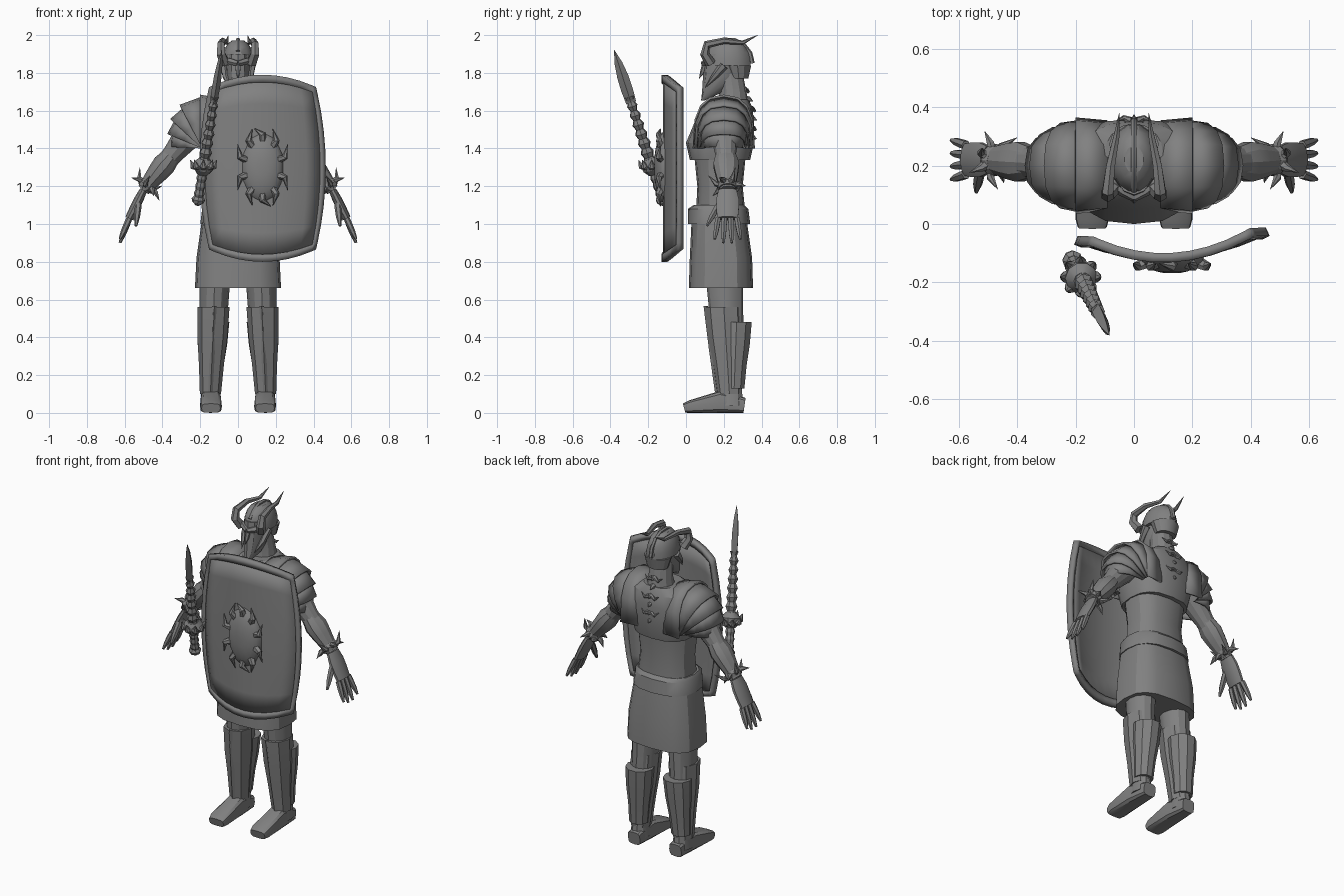
import bpy, bmesh, math
from mathutils import Vector

cube = bpy.data.objects.get("Cube")
if cube:
    bpy.data.objects.remove(cube)

grey = 0.22
steel = bpy.data.materials.new("dark grey steel")
steel.use_nodes = True
steel.diffuse_color = (grey, grey, grey, 1)
steel.node_tree.nodes["Principled BSDF"].inputs["Base Color"].default_value = (grey, grey, grey, 1)
parts = []
X, Y, Z = Vector((1, 0, 0)), Vector((0, 1, 0)), Vector((0, 0, 1))


def add(name, verts, faces, thick=0, recalc=True):
    mesh = bpy.data.meshes.new(name)
    mesh.from_pydata([tuple(v) for v in verts], [], faces)
    if recalc:
        bm = bmesh.new()
        bm.from_mesh(mesh)
        bmesh.ops.recalc_face_normals(bm, faces=bm.faces)
        bm.to_mesh(mesh)
        bm.free()
    mesh.materials.append(steel)
    ob = bpy.data.objects.new(name, mesh)
    bpy.context.collection.objects.link(ob)
    if thick:
        solid = ob.modifiers.new("thickness", 'SOLIDIFY')
        solid.thickness, solid.offset = thick, -1
    parts.append(ob)


def add_sides(name, verts, faces, pair, thick=0):
    if pair:
        add("left_" + name, verts, faces, thick)
        add("right_" + name, [(-x, y, z) for x, y, z in verts], faces, thick)
    else:
        add(name, verts, faces, thick)


def signed_power(value, power):
    return math.copysign(abs(value) ** power, value)


def loft(name, sections, sides=12, ref=Y, flat=False, power=1, pair=False):
    """Skin oval sections (centre, half width, half depth) along their path."""
    centres = [Vector(s[0]) for s in sections]
    last = len(sections) - 1
    verts, faces = [], []
    for i, (centre, wide, deep) in enumerate(sections):
        along = Z if flat else (centres[min(i + 1, last)] - centres[max(i - 1, 0)]).normalized()
        u = ref.cross(along).normalized()
        v = along.cross(u)
        for k in range(sides):
            t = math.tau * k / sides
            verts.append(centres[i] + u * wide * signed_power(math.cos(t), power)
                         + v * deep * signed_power(math.sin(t), power))
    for i in range(last):
        for k in range(sides):
            a, b = i * sides + k, i * sides + (k + 1) % sides
            faces.append((a, b, b + sides, a + sides))
    faces += [tuple(range(sides)), tuple(range(last * sides, len(verts)))]
    add_sides(name, verts, faces, pair)


def stack(name, rows, **options):
    """Upright body part from rows (height, half width, front, back)."""
    loft(name, [((0, (front + back) / 2, z), wide, (back - front) / 2) for z, wide, front, back in rows],
         flat=True, **options)


def limb(name, start, end, radii, deep=1, **options):
    """Straight part whose evenly spaced radii shape it from start to end."""
    start, end = Vector(start), Vector(end)
    loft(name, [(start.lerp(end, i / (len(radii) - 1)), r, r * deep) for i, r in enumerate(radii)], **options)


def claw(name, points, radius, ref=Y, pair=False):
    """Curved horn that tapers to a point."""
    sections = []
    for i, p in enumerate(points):
        r = radius * (1 - i / (len(points) - 1)) ** .6 + .001
        sections.append((p, r, r))
    loft(name, sections, 6, ref, pair=pair)


def ring(count, shift=0):
    return [(k + 1, math.tau * (k + shift) / count) for k in range(count)]


# Torso, breastplate, belt and skirt
stack("waist", [(1, .18, .05, .32), (1.2, .16, .06, .3), (1.4, .18, .04, .32)], sides=16, power=.8)
stack("breastplate", [(1.34, .18, .02, .34), (1.43, .2, 0, .36), (1.55, .2, .05, .36),
                      (1.62, .17, .08, .35), (1.66, .1, .12, .33)], sides=16, power=.75)
stack("belt", [(1, .2, .01, .34), (1.08, .19, .01, .33), (1.1, .18, .04, .31)], sides=16, power=.8)
stack("skirt", [(.66, .228, .015, .355), (.82, .22, .02, .35), (1.03, .19, .03, .32)], sides=16, power=.7)

# Neck, face and helmet
stack("neck", [(1.6, .09, .15, .34), (1.7, .07, .18, .32), (1.8, .06, .17, .3)])
stack("face", [(1.655, .01, .08, .1), (1.7, .045, .085, .2), (1.78, .065, .09, .3), (1.9, .07, .1, .3)])
claw("nose", [(0, .1, 1.84), (0, .085, 1.8), (0, .07, 1.77)], .016, X)
claw("cheek_guard", [(.07, .2, 1.84), (.066, .15, 1.78), (.045, .1, 1.72)], .024, X, True)
limb("brow", (0, .09, 1.85), (.08, .14, 1.87), (.014, .02, .012), sides=6, ref=Z, pair=True)
dome = [math.radians(a) for a in range(0, 90, 15)]
stack("neck_guard", [(1.77, .065, .23, .33), (1.84, .085, .2, .345)])
stack("helmet", [(1.84 + .135 * math.sin(t), .085 * math.cos(t) ** .7,
                  .22 - .12 * math.cos(t) ** .7, .22 + .125 * math.cos(t) ** .7) for t in dome], sides=14)
arc = [math.radians(a) for a in range(30, 200, 25)]
loft("helmet_crest", [((0, .225 - .125 * math.cos(t), 1.85 + .125 * math.sin(t)), .014, .012) for t in arc],
     6, X)
claw("horn", [(.07, .13, 1.85), (.09, .1, 1.9), (.09, .11, 1.95), (.08, .2, 1.97),
              (.06, .3, 1.96), (.05, .38, 2)], .028, X, True)

# Studs and claws down the spine
for i in range(6):
    z = 1.46 + i / 20
    y = .355 - max(0, z - 1.6) / 3
    claw("spine_stud_%d" % i, [(0, y - .02, z), (0, y, z), (0, y + .02, z - .01)], .02, X)
    if i % 2:
        claw("spine_claw_%d" % i, [(.01, y, z), (.035, y + .01, z - .01), (.06, y, z + .01)], .012, pair=True)


# Layered shoulder plates: arches fanned around the armpit
def arch(x, angle, reach, half):
    points = []
    for k in range(9):
        t = math.pi * k / 8
        h = reach * math.sin(t) ** .65
        points.append((x + h * math.cos(angle), .2 - half * signed_power(math.cos(t), .8),
                       1.4 + h * math.sin(angle)))
    return points


def shoulder_plate(name, inner, outer):
    quads = [(k, k + 1, k + 10, k + 9) for k in range(8)]
    add_sides(name, arch(*inner) + arch(*outer), quads, True, .012)


up = math.pi / 2
shoulder_plate("shoulder_yoke", (.09, up, .265, .155), (.2, up, .285, .165))
for i in range(4):
    top = up * (1 - i / 4.5)
    reach, half = .275 - .03 * i, .16 - .016 * i
    shoulder_plate("shoulder_plate_%d" % (i + 1), (.19, top, reach, half),
                   (.19, top - up / 3.3, reach - .015, half - .004))

# Arms, forearm guards and spiked bracelets
shoulder, wrist = Vector((.19, .2, 1.56)), Vector((.5, .22, 1.18))
cuff = shoulder.lerp(wrist, .94)
arm_axis = (wrist - shoulder).normalized()
arm_side = Y.cross(arm_axis).normalized()
limb("upper_arm", shoulder, wrist, (.09, .075, .055, .05, .03), pair=True)
limb("forearm_guard", shoulder.lerp(wrist, .53), wrist, (.05, .062, .055, .045, .035), 1.15, sides=10, pair=True)
limb("bracelet", cuff - arm_axis * .02, cuff + arm_axis * .02, (.044, .052, .044), 1.1, sides=10, pair=True)
for k, t in ring(7):
    out = arm_side * math.cos(t) + Y * math.sin(t)
    hook = arm_axis * (.02 if k % 2 else -.05)
    claw("bracelet_claw_%d" % k, [cuff + out * .03, cuff + out * .06, cuff + out * .1 + hook], .02, X, True)

# Hands
knuckle = Vector((.575, .22, 1.03))
limb("palm", wrist, knuckle, (.02, .025, .025, .023), 2.5, sides=10, pair=True)
for i in range(4):
    spread = i - 1.5
    tip = (.625, .22 + spread * .045, .89 + abs(spread) / 50)
    limb("finger_%d" % (i + 1), knuckle + Y * spread / 30, tip, (.016, .016, .014, .007), sides=6, pair=True)
limb("thumb", (.525, .19, 1.13), (.54, .11, .99), (.016, .018, .016, .007), sides=6, pair=True)

# Legs, shin guards and boots
limb("leg", (.12, .2, .8), (.145, .235, .08), (.085, .08, .074, .07, .055, .045), 1.2, flat=True, pair=True)
limb("shin_guard", (.13, .2, .56), (.146, .23, .1), (.085, .08, .066, .056), 1.2, sides=8, flat=True, pair=True)
limb("calf_guard", (.13, .268, .48), (.146, .255, .13), (.084, .078, .064, .057), sides=10, flat=True, pair=True)
limb("shin_ridge", (.125, .105, .565), (.146, .165, .11), (.012, .014, .012), sides=4, flat=True, pair=True)
limb("boot_ankle", (.145, .236, .04), (.145, .236, .16), (.056, .05, .045), 1.3, sides=10, flat=True, pair=True)
loft("boot_foot", [((.143, y, high), wide, high) for y, wide, high in
                   ((-.01, .05, .025), (.02, .058, .033), (.18, .055, .058), (.31, .042, .04))],
     12, Z, power=.55, pair=True)


# Curved shield with a raised rim
def on_shield(u, v, lift):
    return (.13 + u * (.335 - .052 * v * v), -.123 + .075 * u * u + .015 * u - lift,
            1.295 + v * (.495 - .065 * u * u))


ticks = [-1] + [.92 * k / 4 for k in range(-4, 5)] + [1]
count = len(ticks)
edge = (0, count - 2)
for name, is_rim, lift, thick in (("shield_board", False, 0, .018), ("shield_rim", True, .008, .032)):
    quads = [(j * count + i, j * count + i + 1, (j + 1) * count + i + 1, (j + 1) * count + i)
             for i in range(count - 1) for j in range(count - 1) if (i in edge or j in edge) == is_rim]
    add(name, [on_shield(u, v, lift) for v in ticks for u in ticks], quads, thick, recalc=False)

# Clawed shield boss
loft("shield_boss", [((.13, -.11 - .06 * math.sin(t), 1.3), .19 * math.cos(t), .115 * math.cos(t))
                     for t in dome], 10, X)


def on_boss(t, wide, high, y):
    return (.13 + wide * math.cos(t), y, 1.3 + high * math.sin(t))


for k, t in ring(10, .5):
    hook = t + math.copysign(.28, math.sin(2 * t))
    claw("boss_claw_%d" % k, [on_boss(t, .08, .13, -.125), on_boss(t, .125, .175, -.145),
                              on_boss(hook, .16, .215, -.135)], .024)

# Sword: pommel, ridged grip, knotted guard, gnarled lower blade and leaf tip
pommel, point = Vector((-.215, -.115, 1.1)), Vector((-.085, -.38, 1.92))


def sword_part(name, start, end, radii, deep=1, sides=8):
    limb(name, pommel.lerp(point, start), pommel.lerp(point, end), radii, deep, sides=sides)


sword_part("sword_pommel", 0, .06, (.012, .032, .036, .022))
sword_part("sword_grip", .05, .25, [.022 + .006 * (k % 2) for k in range(9)])
sword_part("sword_guard", .2, .3, (.03, .052, .056, .03), sides=10)
for k, t in ring(8):
    out = X * math.cos(t) + Y * math.sin(t)
    hub = pommel.lerp(point, .25)
    claw("guard_knot_%d" % k, [hub + out * .03, hub + out * .058, hub + out * .07 + Z * .035], .026, Z)
sword_part("gnarled_blade", .28, .7, [.035 - k / 1400 - .011 * (k % 2) for k in range(15)], 1.1, 7)
sword_part("leaf_blade", .66, 1, (.018, .021, .02, .014, .001), 1.5, 4)

# Smooth the gentle curves and keep hard edges
bpy.ops.object.select_all(action='DESELECT')
for ob in parts:
    ob.select_set(True)
bpy.context.view_layer.objects.active = parts[0]
bpy.ops.object.shade_smooth_by_angle(angle=math.radians(28))
